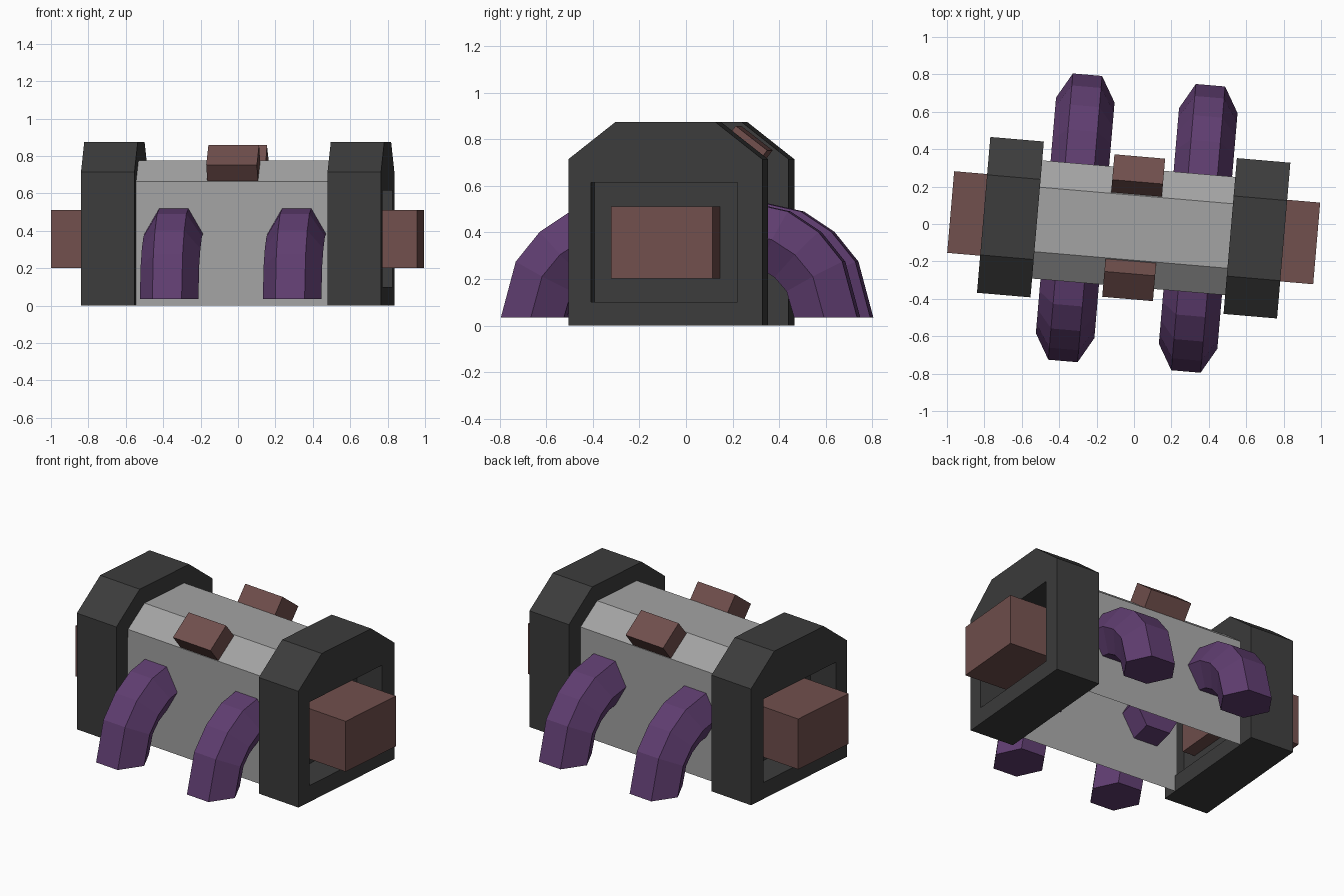
import bpy, bmesh, math
from mathutils import Matrix, Vector

cube = bpy.data.objects.get("Cube")
if cube:
    bpy.data.objects.remove(cube, do_unlink=True)

TURN = Matrix.Rotation(math.radians(-4.9), 4, 'Z')   # whole model sits slightly turned
MID = -0.02                                          # depth centre of hull and end caps


def material(name, rgb):
    m = bpy.data.materials.new(name)
    m.use_nodes = True
    m.diffuse_color = (*rgb, 1)
    bsdf = m.node_tree.nodes["Principled BSDF"]
    bsdf.inputs["Base Color"].default_value = (*rgb, 1)
    bsdf.inputs["Roughness"].default_value = 0.8
    return m


GREY = material("light grey", (0.37, 0.37, 0.37))
DARK = material("charcoal", (0.045, 0.045, 0.045))
PURPLE = material("purple", (0.115, 0.047, 0.162))
BROWN = material("reddish brown", (0.165, 0.079, 0.074))


def finish(name, bm, mat):
    bmesh.ops.recalc_face_normals(bm, faces=bm.faces)
    bm.transform(TURN)
    mesh = bpy.data.meshes.new(name)
    bm.to_mesh(mesh)
    bm.free()
    mesh.materials.append(mat)
    obj = bpy.data.objects.new(name, mesh)
    bpy.context.collection.objects.link(obj)
    return obj


def loft(name, rings, mat, ring_closed=True, capped=True):
    """Join successive rings of points with quads."""
    bm = bmesh.new()
    rows = [[bm.verts.new(p) for p in ring] for ring in rings]
    n = len(rows[0])
    for a, b in zip(rows, rows[1:]):
        for i in range(n if ring_closed else n - 1):
            j = (i + 1) % n
            bm.faces.new((a[i], a[j], b[j], b[i]))
    if capped:
        bm.faces.new(rows[0])
        bm.faces.new(rows[-1])
    return finish(name, bm, mat)


def prism(name, profile, x0, x1, mat, **kw):
    return loft(name, [[(x, y, z) for y, z in profile] for x in (x0, x1)], mat, **kw)


def rect(y, z, hy, hz, angle=0):
    c, s = math.cos(angle), math.sin(angle)
    return [(y + a * hy * c - b * hz * s, z + a * hy * s + b * hz * c)
            for a, b in ((-1, -1), (1, -1), (1, 1), (-1, 1))]


def arch(half, flat, shoulder, top):
    right = [(half, 0), (half, shoulder), (flat, top)]
    return [(MID + y, z) for y, z in right] + [(MID - y, z) for y, z in reversed(right)]


def carve(obj, cutter):
    mod = obj.modifiers.new("recess", 'BOOLEAN')
    mod.operation = 'DIFFERENCE'
    mod.solver = 'EXACT'
    mod.object = cutter
    bpy.context.view_layer.objects.active = obj
    bpy.ops.object.modifier_apply(modifier=mod.name)
    bpy.data.objects.remove(cutter, do_unlink=True)


# Hull: an open shell between the end caps
prism("hull_shell", arch(0.317, 0.173, 0.665, 0.775), -0.525, 0.525, GREY,
      ring_closed=False, capped=False)

for side, s in (("left", 1), ("right", -1)):
    # End cap, recessed on the outside and shallowly on the inside
    cap = prism(side + "_end_cap", arch(0.418, 0.215, 0.715, 0.875), s * 0.518, s * 0.805, DARK)
    opening = rect(MID - 0.005, 0.358, 0.316, 0.257)
    for x0, x1 in ((0.62, 0.9), (0.45, 0.58)):
        carve(cap, prism("recess_cutter", opening, s * x0, s * x1, DARK))

    # Block sticking out of the end cap
    prism(side + "_end_block", rect(MID, 0.357, 0.219, 0.155), s * 0.50, s * 0.982, BROWN)

    # Hexagonal curved legs, front and back
    for end, d in (("front", -1), ("back", 1)):
        rings = []
        for deg in (0, 28, 46, 63, 90):
            t = math.radians(deg)
            centre = Vector((s * 0.33 + 0.014, 0.006 + d * (0.22 + 0.412 * math.cos(t)),
                             0.035 + 0.375 * math.sin(t)))
            out = Vector((0, d * math.cos(t), math.sin(t)))
            rings.append([centre + Vector((0.157 * math.cos(k * math.pi / 3), 0, 0))
                          + out * 0.157 * math.sin(k * math.pi / 3) for k in range(6)])
        loft(f"{side}_{end}_leg", rings, PURPLE)

# Tilted blocks on the sloping roof panels
for end, d in (("front", -1), ("back", 1)):
    prism(end + "_roof_block", rect(MID + d * 0.275, 0.755, 0.086, 0.064, -d * math.radians(37.8)),
          -0.136, 0.136, BROWN)
